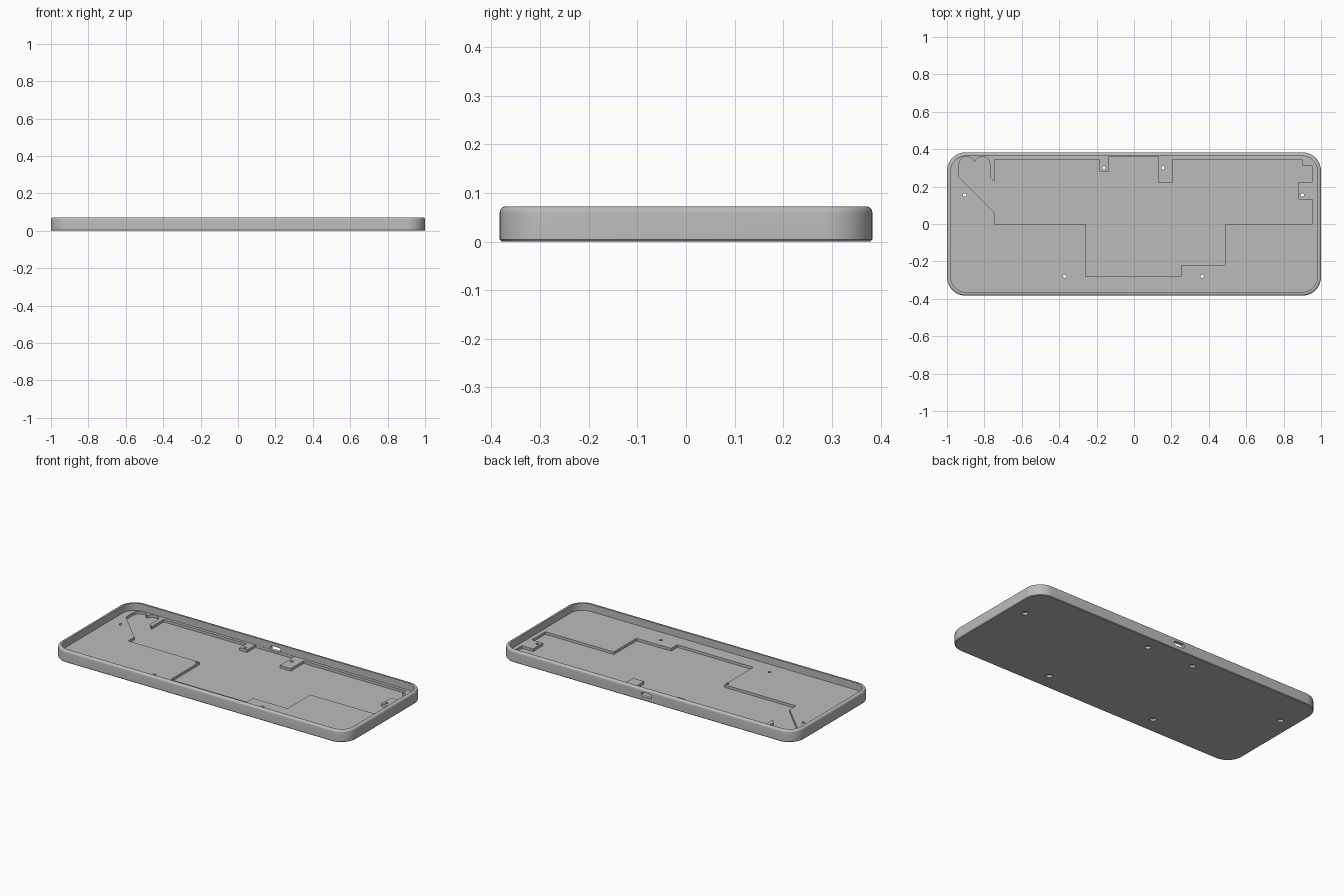
import bpy, bmesh, math

if "Cube" in bpy.data.objects:
    bpy.data.objects.remove(bpy.data.objects["Cube"], do_unlink=True)

HALF_X, HALF_Y, HEIGHT, RADIUS = 1.0, 0.383, 0.072, 0.1
FLOOR, POCKET = 0.028, 0.012

grey = bpy.data.materials.new("grey plastic")
grey.use_nodes = True
colour = (0.5, 0.5, 0.5, 1)
grey.diffuse_color = colour
grey.node_tree.nodes["Principled BSDF"].inputs["Base Color"].default_value = colour


def make_object(name, bm):
    bmesh.ops.recalc_face_normals(bm, faces=bm.faces)
    mesh = bpy.data.meshes.new(name)
    bm.to_mesh(mesh)
    bm.free()
    mesh.materials.append(grey)
    obj = bpy.data.objects.new(name, mesh)
    bpy.context.collection.objects.link(obj)
    return obj


def arc(cx, cy, r, start, end, steps):
    angles = [math.radians(start + (end - start) * i / steps) for i in range(steps + 1)]
    return [(cx + r * math.cos(a), cy + r * math.sin(a)) for a in angles]


def rounded_outline(hx, hy, r, steps=12):
    points = []
    for i, (sx, sy) in enumerate([(1, 1), (-1, 1), (-1, -1), (1, -1)]):
        points += arc(sx * (hx - r), sy * (hy - r), r, 90 * i, 90 * i + 90, steps)
    return points


def loft(name, rings):
    """Skin a stack of (outline, z) rings and cap both ends."""
    bm = bmesh.new()
    loops = [[bm.verts.new((x, y, z)) for x, y in outline] for outline, z in rings]
    for low, high in zip(loops, loops[1:]):
        for i in range(len(low)):
            j = (i + 1) % len(low)
            bm.faces.new((low[i], low[j], high[j], high[i]))
    bm.faces.new(loops[0])
    bm.faces.new(loops[-1])
    return make_object(name, bm)


def cut(target, cutter):
    cutter.hide_render = True
    mod = target.modifiers.new("cut", "BOOLEAN")
    mod.operation, mod.solver, mod.object = "DIFFERENCE", "EXACT", cutter
    bpy.ops.object.select_all(action="DESELECT")
    bpy.context.view_layer.objects.active = target
    target.select_set(True)
    bpy.ops.object.modifier_apply(modifier=mod.name)
    bpy.data.objects.remove(cutter, do_unlink=True)


# Tray: chamfered foot, rounded rim, inner wall and floor
section = [(0.004, 0), (0, 0.004)]
section += [(0.012 - x, HEIGHT - 0.012 + z) for x, z in arc(0, 0, 0.012, 0, 90, 5)]
section += [(0.02, HEIGHT), (0.02, FLOOR)]
tray = loft("tray", [(rounded_outline(HALF_X - d, HALF_Y - d, RADIUS - d), z)
                     for d, z in section])

# Stepped circuit pocket, ending in a two-lobed corner bay
pocket = [(-0.745, 0.345), (-0.185, 0.345), (-0.185, 0.28), (-0.135, 0.28),
          (-0.135, 0.362), (0.13, 0.362), (0.13, 0.22), (0.205, 0.22),
          (0.205, 0.345), (0.9, 0.345), (0.9, 0.31), (0.955, 0.31),
          (0.955, 0.225), (0.88, 0.225), (0.88, 0.13), (0.955, 0.13),
          (0.955, 0), (0.49, 0), (0.49, -0.22), (0.255, -0.22),
          (0.255, -0.28), (-0.26, -0.28), (-0.26, 0), (-0.745, 0),
          (-0.745, 0.06), (-0.935, 0.25)]
pocket += arc(-0.894, 0.32, 0.041, 180, 15, 8)
pocket += arc(-0.811, 0.32, 0.041, 165, 0, 8)
pocket += [(-0.77, 0.25), (-0.745, 0.225)]
cut(tray, loft("pocket_cutter", [(pocket, POCKET), (pocket, 0.05)]))

# Screw holes, counterbored from underneath
for x, y in [(-0.905, 0.155), (0.9, 0.155), (-0.16, 0.3),
             (0.155, 0.3), (-0.37, -0.28), (0.365, -0.28)]:
    wide = arc(x, y, 0.017, 0, 345, 23)
    narrow = arc(x, y, 0.009, 0, 345, 23)
    cut(tray, loft("screw_cutter", [(wide, -0.01), (wide, 0.014),
                                    (narrow, 0.014), (narrow, 0.05)]))

# Cable port through the back wall
port = loft("port_cutter", [(rounded_outline(0.035, 0.013, 0.012, 6), z)
                            for z in (-0.03, 0.03)])
port.rotation_euler.x = math.radians(90)
port.location = (0, HALF_Y - 0.005, 0.038)
bpy.context.view_layer.update()
cut(tray, port)
bpy.ops.object.shade_smooth_by_angle(angle=math.radians(30))

# Little cable peg beside the pocket corner
peg = loft("cable_peg", [(arc(-0.27, -0.018, 0.008, 0, 330, 11), z)
                         for z in (FLOOR - 0.005, FLOOR + 0.006)])
